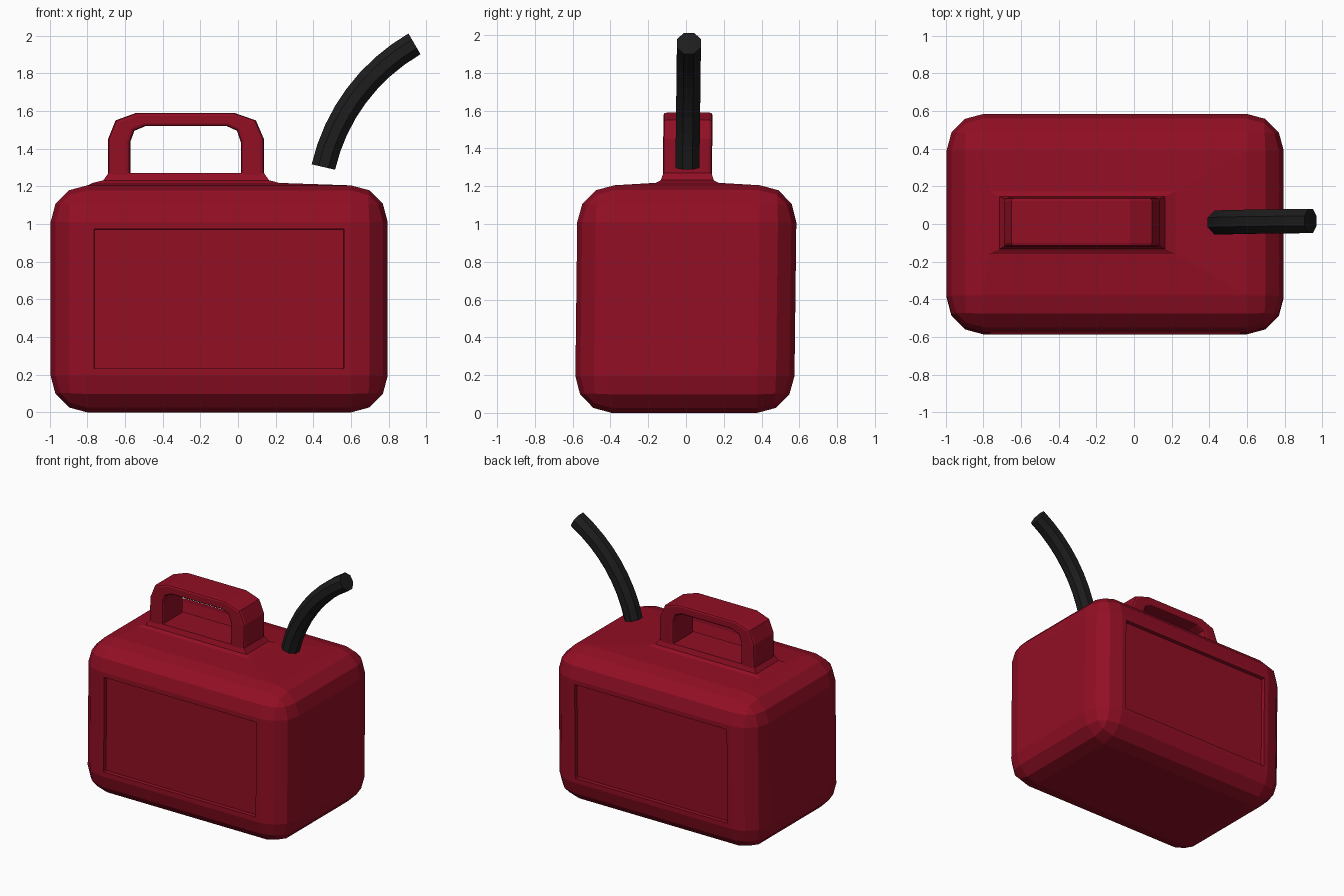
import bpy, bmesh, math
from mathutils import Vector

if "Cube" in bpy.data.objects:
    bpy.data.objects.remove(bpy.data.objects["Cube"])


def material(name, rgb):
    m = bpy.data.materials.new(name)
    m.diffuse_color = (*rgb, 1)
    m.use_nodes = True
    m.node_tree.nodes["Principled BSDF"].inputs["Base Color"].default_value = m.diffuse_color
    return m


red = material("red plastic", (0.285, 0.0045, 0.0175))
black = material("black rubber", (0.012, 0.012, 0.012))


def finish(name, bm, mat):
    """Lean the part very slightly, then link it to the scene."""
    for v in bm.verts:
        v.co.y += 0.012 * v.co.z - 0.008
    bmesh.ops.recalc_face_normals(bm, faces=bm.faces)
    mesh = bpy.data.meshes.new(name)
    bm.to_mesh(mesh)
    bm.free()
    mesh.materials.append(mat)
    ob = bpy.data.objects.new(name, mesh)
    bpy.context.collection.objects.link(ob)
    return ob


# Rounded tank body
bm = bmesh.new()
bmesh.ops.create_cube(bm, size=1)
for v in bm.verts:
    v.co = Vector((v.co.x * 1.79 - 0.1, v.co.y * 1.16, (v.co.z + 0.5) * 1.205))
bmesh.ops.bevel(bm, geom=bm.edges[:], offset=0.195, segments=3, profile=0.5,
                affect='EDGES')
bm.normal_update()

# Recessed panels on front and back
panels = [f for f in bm.faces if abs(f.normal.y) > 0.99]
bmesh.ops.inset_individual(bm, faces=panels, thickness=0.052)
bmesh.ops.inset_individual(bm, faces=panels, thickness=0.003, depth=-0.028)

# Low mound and flared plinth under the handle: x min, x max, half depth, z
top = max(bm.faces, key=lambda f: f.calc_center_median().z)
for x0, x1, hy, z in ((-0.77, 0.22, 0.165, 1.218), (-0.715, 0.165, 0.14, 1.232),
                      (-0.688, 0.138, 0.127, 1.27)):
    mid = top.calc_center_median()
    new = bmesh.ops.extrude_discrete_faces(bm, faces=[top])["faces"]
    top = new[0]
    for v in top.verts:
        v.co = Vector((x0 if v.co.x < mid.x else x1,
                       -hy if v.co.y < mid.y else hy, z))
finish("tank_body", bm, red)

# Carrying handle: angular arch with matching outer and inner profiles
outer = [(-0.69, 1.2), (-0.69, 1.45), (-0.65, 1.55), (-0.54, 1.59),
         (-0.02, 1.59), (0.095, 1.55), (0.138, 1.45), (0.138, 1.2)]
inner = [(-0.572, 1.2), (-0.572, 1.435), (-0.55, 1.495), (-0.49, 1.52),
         (-0.06, 1.52), (-0.005, 1.495), (0.015, 1.435), (0.015, 1.2)]
bm = bmesh.new()
fo, fi, bo, bi = [[bm.verts.new((x, y, z)) for x, z in prof]
                  for y in (-0.13, 0.13) for prof in (outer, inner)]
for i in range(len(outer) - 1):
    for a, b in ((fo, fi), (fi, bi), (bi, bo), (bo, fo)):
        bm.faces.new((a[i], a[i + 1], b[i + 1], b[i]))
for i in (0, -1):
    bm.faces.new((fo[i], fi[i], bi[i], bo[i]))
handle = finish("handle", bm, red)
bev = handle.modifiers.new("soft_edges", 'BEVEL')
bev.width = 0.018
bev.segments = 2
bev.limit_method = 'ANGLE'
bev.angle_limit = math.radians(60)

# Curved spout hose, swept along an arc
SIDES, STEPS, R, RAD = 8, 8, 1.02, 0.069
centre = Vector((1.447, 0, 1.073))
bm = bmesh.new()
rings = []
for s in range(STEPS + 1):
    a = math.radians(167 - 47 * s / STEPS)
    out = Vector((math.cos(a), 0, math.sin(a)))
    ring = []
    for k in range(SIDES):
        t = 2 * math.pi * (k + 0.5) / SIDES
        p = centre + out * (R + RAD * math.cos(t))
        ring.append(bm.verts.new(p + Vector((0, RAD * math.sin(t), 0))))
    rings.append(ring)
for a, b in zip(rings, rings[1:]):
    for k in range(SIDES):
        n = (k + 1) % SIDES
        bm.faces.new((a[k], a[n], b[n], b[k]))
bm.faces.new(rings[0])
bm.faces.new(rings[-1])
finish("spout_hose", bm, black)
